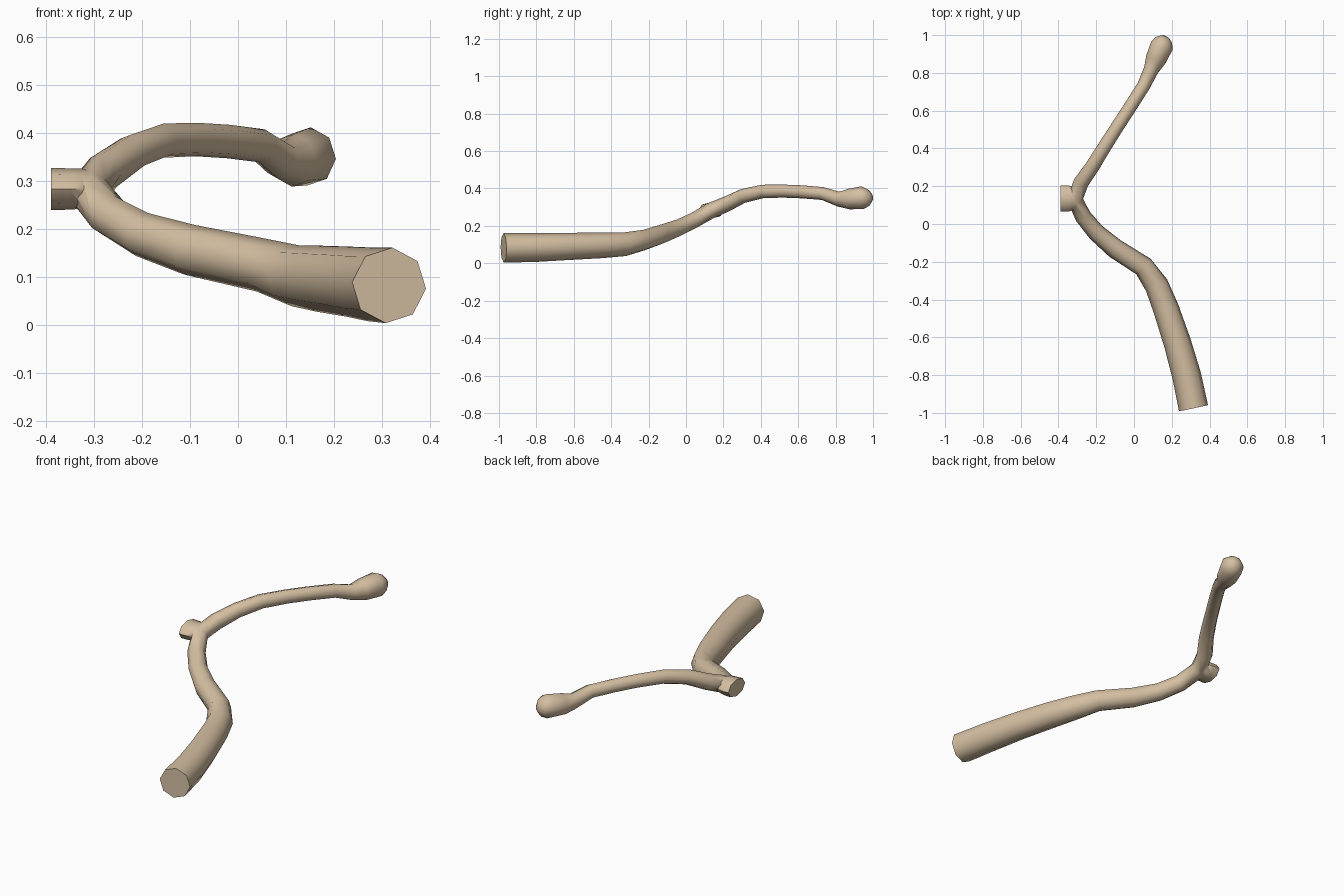
import bpy, bmesh, math
from mathutils import Vector

if "Cube" in bpy.data.objects:
    bpy.data.objects.remove(bpy.data.objects["Cube"])

SIDES = 8


def tube(name, path, roll=-5):
    """Loft octagonal rings along a path of (x, y, z, half width, half height)."""
    pts = [Vector(p[:3]) for p in path]
    bm = bmesh.new()
    rings = []
    for i, p in enumerate(path):
        a, b = pts[max(i - 1, 0)], pts[min(i + 1, len(pts) - 1)]
        t = (b - a).normalized()
        if 0 < i < len(pts) - 1:
            t = ((pts[i] - a).normalized() + (b - pts[i]).normalized()).normalized()
        side = t.cross(Vector((0, 0, 1))).normalized()
        up = side.cross(t)
        ring = []
        for k in range(SIDES):
            ang = math.radians(roll) + math.tau * k / SIDES
            ring.append(bm.verts.new(pts[i] + side * p[3] * math.cos(ang) + up * p[4] * math.sin(ang)))
        rings.append(ring)
    for r, s in zip(rings, rings[1:]):
        for k in range(SIDES):
            n = (k + 1) % SIDES
            bm.faces.new((r[k], r[n], s[n], s[k]))
    bm.faces.new(rings[0])
    bm.faces.new(rings[-1])
    bmesh.ops.recalc_face_normals(bm, faces=bm.faces)
    me = bpy.data.meshes.new(name)
    bm.to_mesh(me)
    bm.free()
    ob = bpy.data.objects.new(name, me)
    bpy.context.collection.objects.link(ob)
    return ob


# Main branch: thick cut end, bend, fork, thin limb, knobbed tip
limb = [
    (.315, -.975, .082, .079), (.278, -.80, .084, .077), (.23, -.63, .090, .073),
    (.17, -.45, .096, .069), (.12, -.325, .102, .064), (.05, -.225, .124, .056),
    (-.10, -.13, .156, .053), (-.20, -.045, .188, .047), (-.27, .04, .228, .044),
    (-.312, .13, .280, .043), (-.28, .22, .318, .041), (-.22, .305, .360, .038),
    (-.155, .41, .384, .036), (-.085, .52, .386, .035), (-.02, .62, .382, .035),
    (.05, .73, .373, .035), (.09, .815, .343, .040), (.115, .87, .343, .055),
    (.148, .945, .351, .061), (.160, .975, .352, .045), (.167, .992, .355, .020),
]
branch = tube("branch", [(x, y, z, r, r) for x, y, z, r in limb])

# Short stub at the fork, wide and flat
stub = tube("fork_stub", [(-.295, .135, .284, .045, .030), (-.325, .135, .284, .062, .042),
                          (-.35, .135, .283, .070, .043), (-.39, .135, .283, .070, .044)], 0)

# Weld the stub into the branch
union = branch.modifiers.new("weld_stub", 'BOOLEAN')
union.operation = 'UNION'
union.solver = 'EXACT'
union.object = stub
bpy.context.view_layer.objects.active = branch
branch.select_set(True)
bpy.ops.object.modifier_apply(modifier=union.name)
bpy.data.objects.remove(stub)

# Bark colour and smooth shading with sharp cut ends
bark = bpy.data.materials.new("bark")
bark.diffuse_color = (.66, .52, .36, 1)
bark.use_nodes = True
bark.node_tree.nodes["Principled BSDF"].inputs["Base Color"].default_value = bark.diffuse_color
branch.data.materials.clear()
branch.data.materials.append(bark)
bpy.ops.object.shade_smooth_by_angle(angle=math.radians(60))
